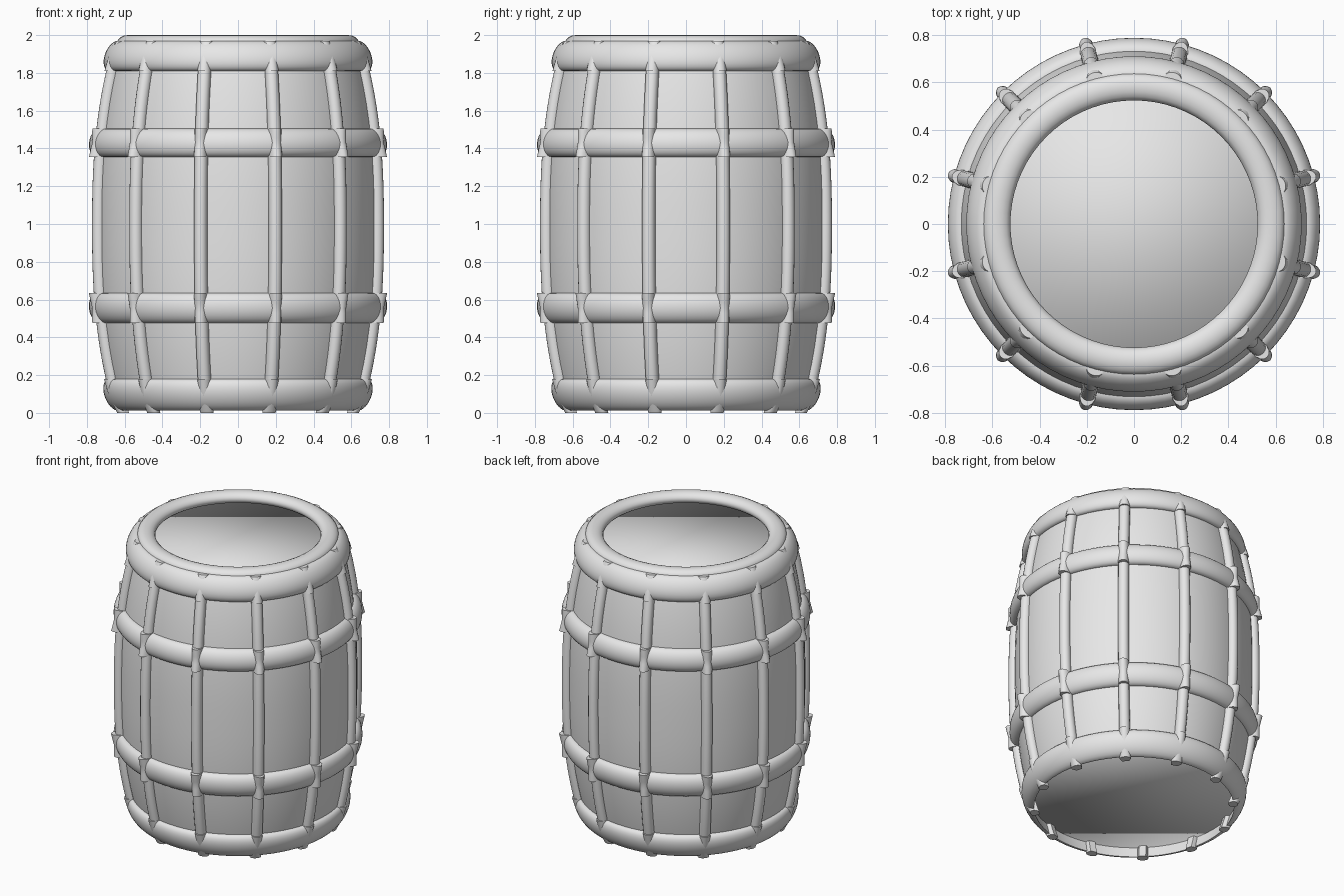
import bpy, bmesh, math

if "Cube" in bpy.data.objects:
    bpy.data.objects.remove(bpy.data.objects["Cube"])

MID = 0.99
HOOPS = [(0.012, 0.18), (0.475, 0.635), (1.355, 1.505), (1.81, 1.97)]
# rib heights over each hoop: lower edge, middle, upper edge
CROSS = [(0.028, 0.048, 0.052), (0.066, 0.058, 0.07), (0.07, 0.058, 0.066), (0.052, 0.048, 0.028)]
SEG = 72

mat = bpy.data.materials.new("light_grey")
mat.diffuse_color = (0.8, 0.8, 0.8, 1)
mat.use_nodes = True
mat.node_tree.nodes["Principled BSDF"].inputs["Base Color"].default_value = mat.diffuse_color


def body_r(z):
    """Barrel radius at a given height."""
    return 0.757 - 0.118 * (abs(z - MID) / 0.97) ** 2.5


def finish(name, bm, angle=None):
    bmesh.ops.recalc_face_normals(bm, faces=bm.faces)
    me = bpy.data.meshes.new(name)
    bm.to_mesh(me)
    bm.free()
    me.materials.append(mat)
    ob = bpy.data.objects.new(name, me)
    bpy.context.collection.objects.link(ob)
    for o in bpy.context.selected_objects:
        o.select_set(False)
    ob.select_set(True)
    bpy.context.view_layer.objects.active = ob
    if angle is None:
        bpy.ops.object.shade_smooth()
    else:
        bpy.ops.object.shade_smooth_by_angle(angle=math.radians(angle))
    return ob


def skin(bm, rings, wrap_rings, wrap_ring):
    """Join rows of points with quads."""
    rows = [[bm.verts.new(p) for p in ring] for ring in rings]
    n, m = len(rows), len(rows[0])
    for i in range(n if wrap_rings else n - 1):
        for j in range(m if wrap_ring else m - 1):
            a, b = rows[i], rows[(i + 1) % n]
            k = (j + 1) % m
            bm.faces.new((a[j], a[k], b[k], b[j]))
    return rows


def lathe(bm, profile, closed):
    rings = []
    for r, z in profile:
        rings.append([(r * math.cos(2 * math.pi * s / SEG),
                       r * math.sin(2 * math.pi * s / SEG), z) for s in range(SEG)])
    return skin(bm, rings, closed, True)


# barrel body with flat caps sharing smooth normals with the wall
bm = bmesh.new()
z0, z1 = 0.09, 1.905
rows = lathe(bm, [(body_r(z0 + (z1 - z0) * i / 20), z0 + (z1 - z0) * i / 20)
                  for i in range(21)], False)
bm.faces.new(rows[0])
bm.faces.new(rows[-1])
finish("barrel_body", bm)

# rounded hoops
for n, (a, b) in enumerate(HOOPS):
    prof = []
    for i in range(13):
        t = -math.cos(math.pi * i / 12)
        z = (a + b) / 2 + t * (b - a) / 2
        prof.append((body_r(z) + 0.048 * math.sqrt(max(0, 1 - t * t)), z))
    prof += [(body_r(b) - 0.003, b), (body_r(a) - 0.003, a)]
    bm = bmesh.new()
    lathe(bm, prof, True)
    finish("hoop_%d" % (n + 1), bm, 40)

# top rim
bm = bmesh.new()
lathe(bm, [(0.582 + 0.058 * math.cos(math.pi * i / 8),
            1.96 + 0.04 * math.sin(math.pi * i / 8)) for i in range(16)], True)
finish("top_rim", bm)


def rib_piece(bm, a, b, heights, half_w, ang):
    """Rounded strip that follows the barrel between two heights."""
    rings = []
    c, s = math.cos(ang), math.sin(ang)
    lo, mid, hi = heights
    steps = max(6, int((b - a) / 0.08))
    for i in range(steps + 1):
        t = i / steps
        z = a + (b - a) * t
        R = body_r(z)
        h = lo + (mid - lo) * 2 * t if t < 0.5 else mid + (hi - mid) * (2 * t - 1)
        sec = [(R - 0.03, -half_w * 0.6), (R - 0.03, half_w * 0.6)]
        for k in range(9):
            q = math.pi * k / 8
            sec.append((R + h * math.sin(q) ** 0.8, half_w * math.cos(q)))
        rings.append([(r * c - w * s, r * s + w * c, z) for r, w in sec])
    rows = skin(bm, rings, False, True)
    bm.faces.new(rows[0])
    bm.faces.new(rows[-1])


# twelve vertical ribs, thicker where they cross the hoops
bm = bmesh.new()
for k in range(12):
    ang = math.radians(15 + 30 * k)
    for (a, b), (c, d) in zip(HOOPS[:-1], HOOPS[1:]):
        rib_piece(bm, b, c, (0.042,) * 3, 0.035, ang)
    for (a, b), h in zip(HOOPS, CROSS):
        rib_piece(bm, 0.0 if a < 0.1 else a, b, h, 0.036, ang)
finish("vertical_ribs", bm, 45)
